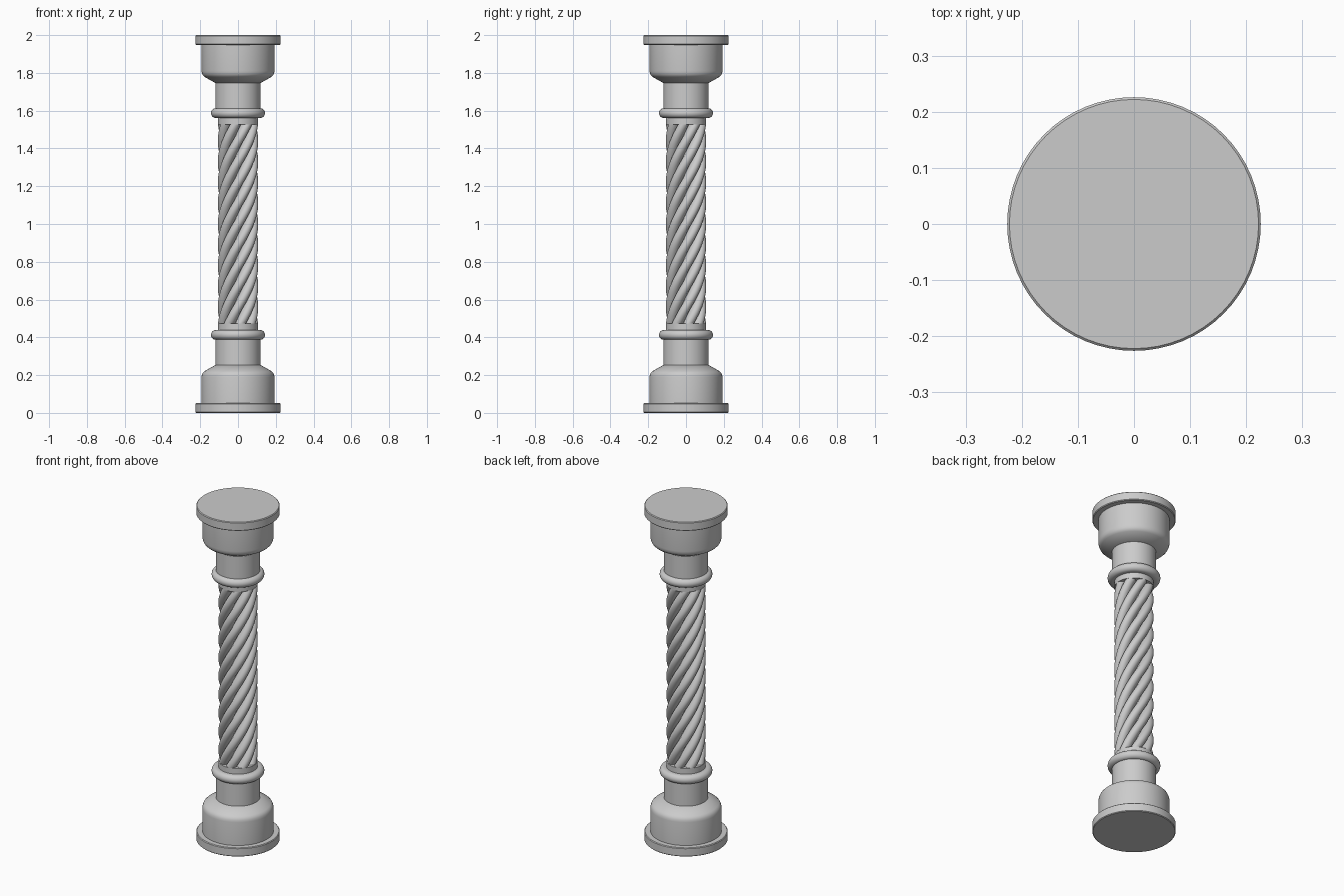
import bpy, bmesh, math

if "Cube" in bpy.data.objects:
    bpy.data.objects.remove(bpy.data.objects["Cube"])

SEG = 64


def finish(name, bm, angle=35):
    bmesh.ops.recalc_face_normals(bm, faces=bm.faces)
    me = bpy.data.meshes.new(name)
    bm.to_mesh(me)
    bm.free()
    ob = bpy.data.objects.new(name, me)
    bpy.context.collection.objects.link(ob)
    bpy.ops.object.select_all(action='DESELECT')
    bpy.context.view_layer.objects.active = ob
    ob.select_set(True)
    bpy.ops.object.shade_smooth_by_angle(angle=math.radians(angle))
    return ob


def skin(name, rings):
    """Bridge equal-length rings of points and cap both ends."""
    bm = bmesh.new()
    loops = [[bm.verts.new(p) for p in ring] for ring in rings]
    n = len(loops[0])
    for a, b in zip(loops, loops[1:]):
        for i in range(n):
            j = (i + 1) % n
            bm.faces.new((a[i], a[j], b[j], b[i]))
    bm.faces.new(loops[0][::-1])
    bm.faces.new(loops[-1])
    return finish(name, bm)


def turned(name, profile, flip):
    """Lathe a (radius, z) profile; flip mirrors it about mid height."""
    rings = []
    for r, z in profile:
        z = 2 - z if flip else z
        rings.append([(r * math.cos(2 * math.pi * i / SEG),
                       r * math.sin(2 * math.pi * i / SEG), z) for i in range(SEG)])
    return skin(name, rings)


# Half profiles, used at the bottom and mirrored at the top
plate = [(0.222, 0), (0.226, 0.004), (0.226, 0.048), (0.222, 0.052)]
drum = [(0.193, 0.05), (0.193, 0.19), (0.191, 0.203), (0.186, 0.213),
        (0.178, 0.221), (0.12, 0.253)]
neck = [(0.12, 0.24), (0.12, 0.40)]
ring = [(0.117 + 0.026 * math.cos(t), 0.413 + 0.026 * math.sin(t))
        for t in [math.radians(-90 + 15 * k) for k in range(13)]]
collar = [(0.107, 0.42), (0.107, 0.472)]

for end, flip in (("bottom", False), ("top", True)):
    for part, prof in (("plate", plate), ("drum", drum), ("neck", neck),
                       ("ring", ring), ("collar", collar)):
        turned(f"{end}_{part}", prof, flip)

# Twisted shaft: eight rounded strands forming a rope cross-section
STRANDS, PER, STEPS = 8, 12, 110
Z0, Z1, PITCH = 0.46, 1.54, 0.88
half = math.pi / STRANDS
R = 0.107 / (1 + math.sin(half))
rr = R * math.sin(half)
section = []
for s in range(STRANDS):
    for k in range(PER):
        d = -half + 2 * half * k / PER
        rad = R * math.cos(d) + math.sqrt(max(rr * rr - (R * math.sin(d)) ** 2, 0))
        section.append((rad, 2 * half * s + d))
rings = []
for i in range(STEPS + 1):
    z = Z0 + (Z1 - Z0) * i / STEPS
    tw = 2 * math.pi * (z - 1) / PITCH
    rings.append([(r * math.cos(a + tw), r * math.sin(a + tw), z) for r, a in section])
skin("twisted_shaft", rings)
